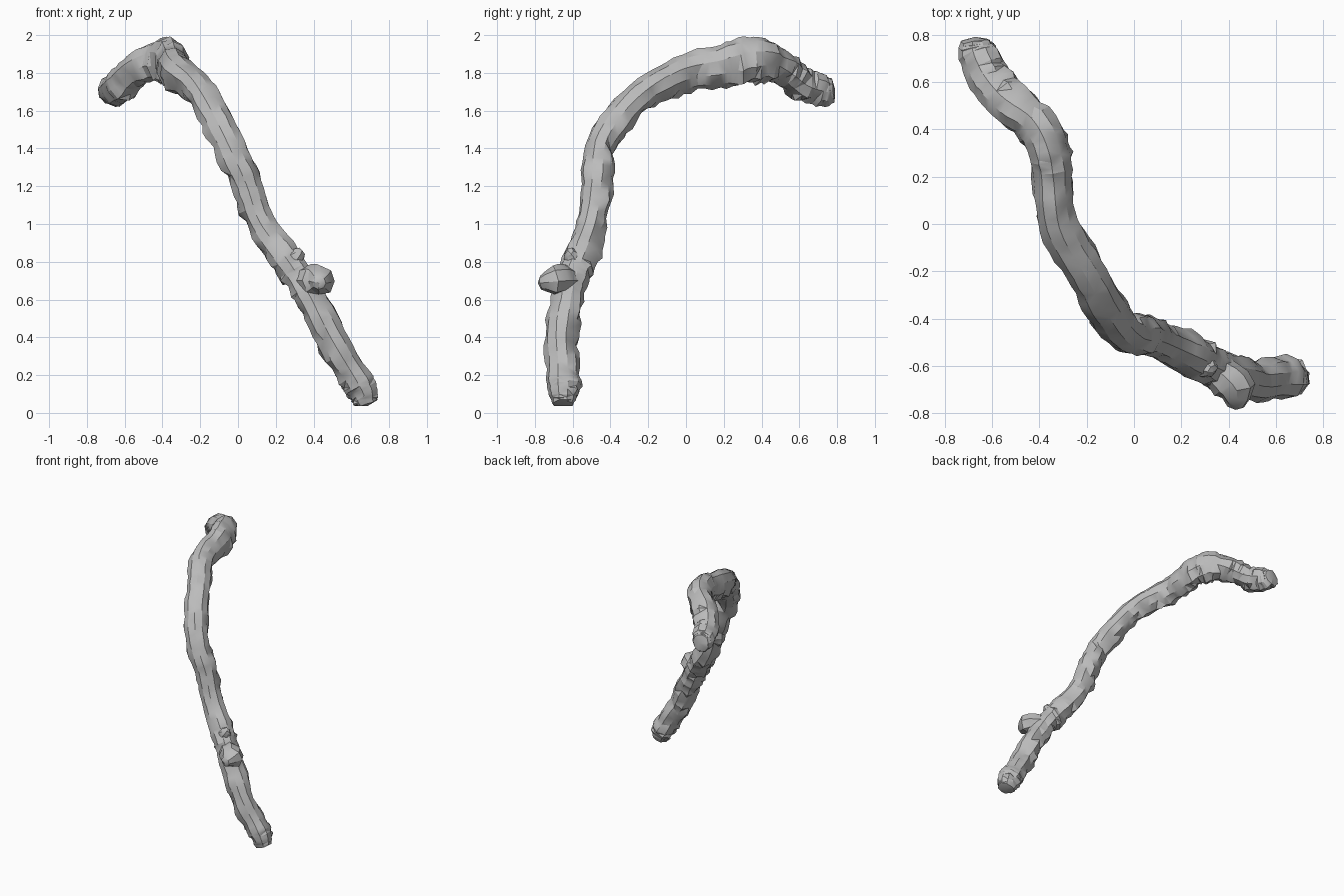
import bpy
import bmesh
import math
import random
from mathutils import Vector, noise

random.seed(4)

default_cube = bpy.data.objects.get("Cube")
if default_cube:
    bpy.data.objects.remove(default_cube, do_unlink=True)

# Single bark colour
bark = bpy.data.materials.new("grey bark")
bark.use_nodes = True
bark_colour = (0.5, 0.5, 0.5, 1)
bark.diffuse_color = bark_colour
bark.node_tree.nodes["Principled BSDF"].inputs["Base Color"].default_value = bark_colour


def blend(a, b, c, d, t):
    """Catmull-Rom value between b and c."""
    return (b * 2 + (c - a) * t + (a * 2 - b * 5 + c * 4 - d) * t**2
            + (b * 3 - a - c * 3 + d) * t**3) / 2


def smooth_path(points, steps):
    """Smooth samples through (x, y, z, radius, height stretch) points."""
    padded = [points[0]] + points + [points[-1]]
    samples = []
    for group in zip(padded, padded[1:], padded[2:], padded[3:]):
        for i in range(steps):
            samples.append([blend(*values, i / steps) for values in zip(*group)])
    return samples + [points[-1]]


def sweep(name, points, steps, sides, roughness):
    """Skin a rough tube around a path, with a blunt cap at each end."""
    samples = smooth_path(points, steps)
    centres = [Vector(sample[:3]) for sample in samples]
    bm = bmesh.new()
    rings = []
    side = (centres[1] - centres[0]).cross(Vector((0, 0, 1)))
    for i, centre in enumerate(centres):
        radius, stretch = samples[i][3:]
        ahead = centres[min(i + 1, len(centres) - 1)]
        behind = centres[max(i - 1, 0)]
        tangent = (ahead - behind).normalized()
        # Carry the frame along the path so the skin does not twist
        side = (side - tangent * side.dot(tangent)).normalized()
        up = side.cross(tangent)
        ring = []
        for k in range(sides):
            angle = math.tau * k / sides
            direction = side * math.cos(angle) + up * math.sin(angle)
            # Underside and back carry more lumps than the top
            hidden = direction.z < -0.2 or direction.y > 0.5
            rough = roughness * (1.5 if hidden else 0.7)
            spot = centre + direction * radius
            lump = noise.noise(spot * 9) + random.uniform(-0.35, 0.35)
            offset = direction * radius * (1 + lump * rough)
            offset.z *= stretch
            slide = tangent * random.uniform(-0.006, 0.006)
            ring.append(bm.verts.new(centre + offset + slide))
        rings.append(ring)
    for low, high in zip(rings, rings[1:]):
        for k in range(sides):
            n = (k + 1) % sides
            bm.faces.new((low[k], low[n], high[n], high[k]))
    # Blunt caps
    for ring, end, inner in ((rings[0], centres[0], centres[1]),
                             (rings[-1], centres[-1], centres[-2])):
        tip = bm.verts.new(end + (end - inner).normalized() * 0.015)
        for k in range(sides):
            bm.faces.new((ring[k], ring[(k + 1) % sides], tip))
    bmesh.ops.triangulate(bm, faces=bm.faces[:])
    bmesh.ops.recalc_face_normals(bm, faces=bm.faces[:])
    mesh = bpy.data.meshes.new(name)
    bm.to_mesh(mesh)
    bm.free()
    mesh.materials.append(bark)
    obj = bpy.data.objects.new(name, mesh)
    bpy.context.collection.objects.link(obj)
    bpy.ops.object.select_all(action="DESELECT")
    obj.select_set(True)
    bpy.context.view_layer.objects.active = obj
    bpy.ops.object.shade_smooth_by_angle(angle=math.radians(28))


# Main branch, from the foot to the drooping tip
branch_path = [
    (0.68, -0.65, 0.05, 0.06, 1),
    (0.66, -0.65, 0.11, 0.085, 1),
    (0.61, -0.65, 0.2, 0.085, 1),
    (0.49, -0.66, 0.4, 0.09, 1),
    (0.39, -0.63, 0.6, 0.085, 1),
    (0.32, -0.6, 0.72, 0.085, 1),
    (0.25, -0.56, 0.82, 0.09, 1),
    (0.12, -0.5, 1, 0.08, 1),
    (0.05, -0.47, 1.2, 0.083, 1),
    (-0.04, -0.45, 1.4, 0.085, 1),
    (-0.13, -0.34, 1.58, 0.085, 1),
    (-0.22, -0.18, 1.72, 0.088, 1),
    (-0.32, 0, 1.8, 0.088, 1.15),
    (-0.345, 0.2, 1.84, 0.085, 1.4),
    (-0.365, 0.32, 1.87, 0.09, 1.4),
    (-0.42, 0.43, 1.87, 0.09, 1.15),
    (-0.53, 0.51, 1.82, 0.09, 1.05),
    (-0.61, 0.61, 1.745, 0.092, 1),
    (-0.66, 0.72, 1.71, 0.09, 0.95),
    (-0.67, 0.775, 1.71, 0.065, 0.95),
]
sweep("branch", branch_path, 5, 10, 0.2)

# Broken side stub low on the front
stub_path = [
    (0.33, -0.6, 0.7, 0.07, 1),
    (0.39, -0.65, 0.7, 0.085, 1),
    (0.43, -0.7, 0.7, 0.085, 0.95),
    (0.43, -0.77, 0.69, 0.035, 1),
]
sweep("side_stub", stub_path, 2, 8, 0.15)

# Small knot just above the stub
knot_path = [
    (0.27, -0.57, 0.78, 0.06, 1),
    (0.3, -0.6, 0.82, 0.06, 1),
    (0.33, -0.62, 0.85, 0.03, 1),
]
sweep("knot", knot_path, 2, 7, 0.15)
